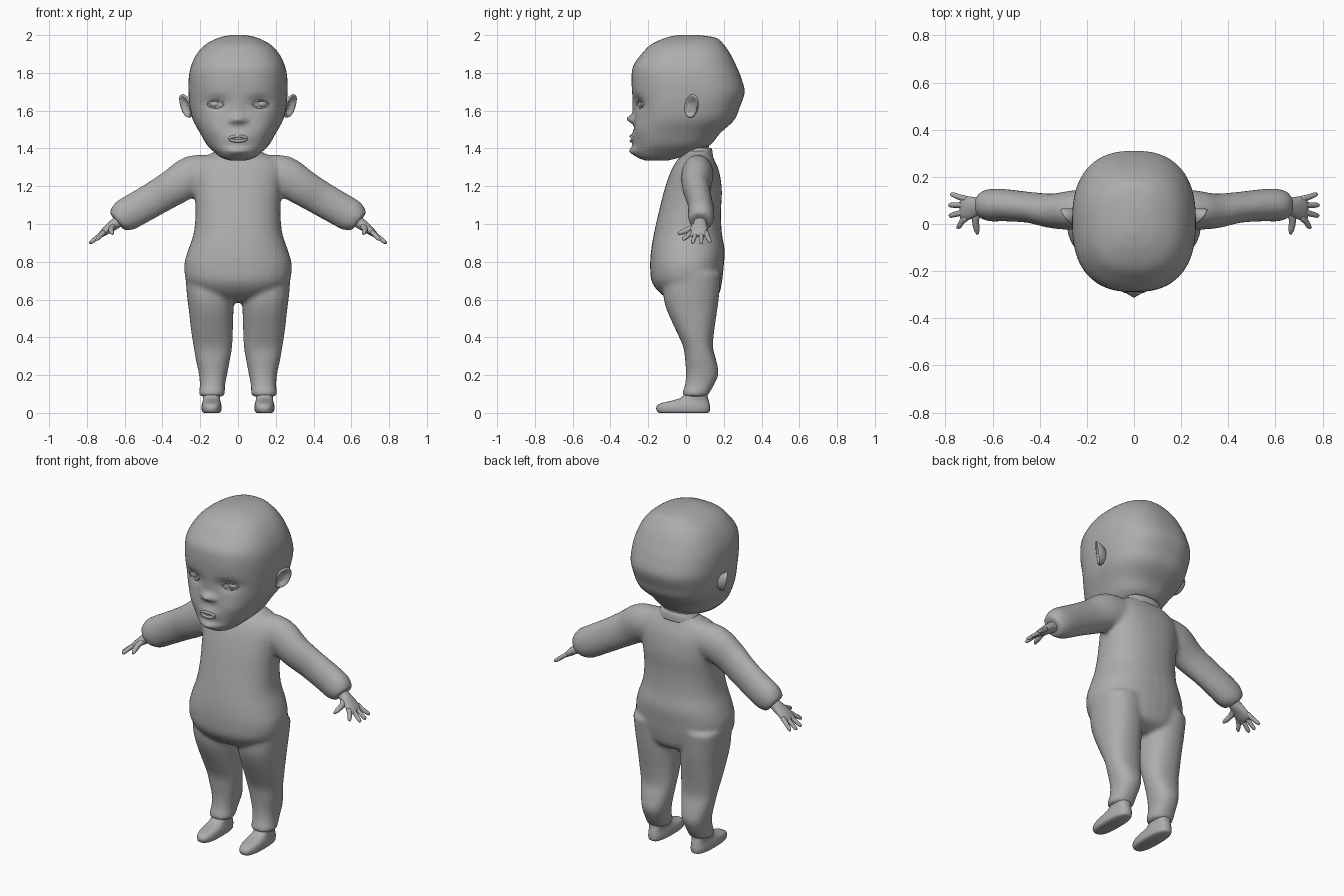
import bpy, bmesh, math
from mathutils import Vector, Matrix

cube = bpy.data.objects.get("Cube")
if cube:
    bpy.data.objects.remove(cube)

GREY = (0.42, 0.42, 0.42, 1)
mat = bpy.data.materials.new("plain grey")
mat.use_nodes = True
mat.diffuse_color = GREY
mat.node_tree.nodes["Principled BSDF"].inputs["Base Color"].default_value = GREY


def finish(name, bm):
    """Turn a bmesh into a smooth, coloured object."""
    bmesh.ops.recalc_face_normals(bm, faces=bm.faces)
    for f in bm.faces:
        f.smooth = True
    me = bpy.data.meshes.new(name)
    bm.to_mesh(me)
    bm.free()
    me.materials.append(mat)
    ob = bpy.data.objects.new(name, me)
    bpy.context.scene.collection.objects.link(ob)
    return ob


def smooth_keys(keys, steps):
    """Catmull-Rom interpolation of key rows."""
    out = []
    last = len(keys) - 1
    for i in range(last):
        a, b, c, d = (keys[max(0, min(last, i + k))] for k in (-1, 0, 1, 2))
        for s in range(steps):
            t = s / steps
            out.append([q + t * ((r - p) / 2 + t * (p - 2.5 * q + 2 * r - e / 2
                        + t * (1.5 * (q - r) + (e - p) / 2)))
                        for p, q, r, e in zip(a, b, c, d)])
    return out + [list(keys[-1])]


def oval(center, u, v, n, power):
    """Superellipse ring around a centre, spanned by u and v."""
    pts = []
    for i in range(n):
        a = math.tau * i / n
        c, s = math.cos(a), math.sin(a)
        pts.append(center + u * math.copysign(abs(c) ** (2 / power), c)
                   + v * math.copysign(abs(s) ** (2 / power), s))
    return pts


def loft(bm, rings):
    """Skin closed rings and cap both ends."""
    rows = [[bm.verts.new(p) for p in r] for r in rings]
    n = len(rows[0])
    for a, b in zip(rows, rows[1:]):
        for i in range(n):
            j = (i + 1) % n
            bm.faces.new((a[i], a[j], b[j], b[i]))
    bm.faces.new(rows[0][::-1])
    bm.faces.new(rows[-1])


def column(bm, keys, n=32, power=2.3, steps=4):
    """Upright form; keys are z, front y, back y, centre x, half width."""
    rings = []
    for z, y0, y1, x, w in smooth_keys(keys, steps):
        rings.append(oval(Vector((x, (y0 + y1) / 2, z)), Vector((w, 0, 0)),
                          Vector((0, (y1 - y0) / 2, 0)), n, power))
    loft(bm, rings)


def limb(bm, keys, side, n=20, steps=3, power=2):
    """Tube along x/z; keys are x, y, z, half thickness, half depth."""
    rows = smooth_keys(keys, steps)
    rings = []
    for i, (x, y, z, h, d) in enumerate(rows):
        a, b = rows[max(0, i - 1)], rows[min(len(rows) - 1, i + 1)]
        t = Vector((b[0] - a[0], b[1] - a[1], b[2] - a[2])).normalized()
        v = t.cross(Vector((0, 1, 0))).normalized()
        u = v.cross(t)
        rings.append([Vector((p.x * side, p.y, p.z)) for p in
                      oval(Vector((x, y, z)), u * d, v * h, n, power)])
    loft(bm, rings)


def ball(bm, center, size):
    m = Matrix.Translation(center) @ Matrix.Diagonal((*size, 1))
    bmesh.ops.create_uvsphere(bm, u_segments=20, v_segments=12, radius=1, matrix=m)


# Suit: torso, legs and sleeves fused into one smooth skin
bm = bmesh.new()
column(bm, [
    (.585, -.03, .11, 0, .1), (.62, -.12, .17, 0, .2), (.69, -.18, .19, 0, .27),
    (.78, -.19, .2, 0, .285), (.86, -.185, .205, 0, .265), (.95, -.17, .19, 0, .235),
    (1.06, -.145, .185, 0, .225), (1.18, -.115, .19, 0, .23), (1.28, -.08, .175, 0, .235),
    (1.34, -.045, .15, 0, .21), (1.37, -.01, .135, 0, .15), (1.395, .0, .13, 0, .1)])
for side in (1, -1):
    column(bm, [(z, a, b, x * side, w) for z, a, b, x, w in [
        (.085, .0, .115, .138, .058), (.1, -.02, .12, .138, .068), (.15, -.005, .15, .135, .067),
        (.21, .0, .172, .132, .076), (.28, -.005, .16, .133, .09), (.35, -.015, .143, .133, .102),
        (.44, -.055, .15, .138, .111), (.54, -.1, .165, .142, .118), (.62, -.12, .175, .146, .124),
        (.74, -.12, .185, .15, .13)]])
    limb(bm, [(.13, .065, 1.265, .1, .08), (.24, .06, 1.255, .108, .085),
              (.34, .055, 1.195, .098, .075), (.44, .07, 1.135, .092, .066),
              (.55, .08, 1.072, .09, .069), (.605, .08, 1.04, .086, .07),
              (.64, .077, 1.012, .062, .06)], side)
suit = finish("suit", bm)
remesh = suit.modifiers.new("fuse", "REMESH")
remesh.mode = "VOXEL"
remesh.voxel_size = .012
remesh.use_smooth_shade = True
soften = suit.modifiers.new("soften", "SMOOTH")
soften.factor = .5
soften.iterations = 6

# Neck and collar
bm = bmesh.new()
column(bm, [(1.33, -.01, .12, 0, .1), (1.4, -.01, .12, 0, .1), (1.47, -.02, .13, 0, .11)])
finish("neck", bm)
bm = bmesh.new()
column(bm, [(1.36, -.02, .142, 0, .125), (1.385, -.015, .14, 0, .115), (1.403, -.01, .134, 0, .105)])
finish("collar", bm)

# Head, with the face pushed in and out by soft bumps
bm = bmesh.new()
column(bm, [
    (1.335, -.21, -.1, 0, .035), (1.35, -.25, -.04, 0, .085), (1.38, -.27, .05, 0, .125),
    (1.42, -.275, .13, 0, .165), (1.48, -.275, .18, 0, .2), (1.55, -.272, .255, 0, .238),
    (1.62, -.273, .285, 0, .255), (1.7, -.285, .31, 0, .262), (1.78, -.288, .29, 0, .26),
    (1.84, -.278, .265, 0, .247), (1.9, -.235, .235, 0, .218), (1.95, -.185, .2, 0, .172),
    (1.985, -.11, .16, 0, .105), (2, -.045, .07, 0, .04)], n=112, power=2.45, steps=6)
bumps = [(0, 1.555, .03, .022, .04), (0, 1.61, .02, .05, .012), (0, 1.455, .055, .032, .02),
         (0, 1.385, .06, .024, .028), (0, 1.452, .03, .007, -.022)]
for s in (1, -1):
    bumps += [(s * .115, 1.64, .055, .035, -.022), (s * .13, 1.5, .06, .055, .01),
              (s * .035, 1.547, .014, .014, .014)]
for v in bm.verts:
    if v.co.y < -.05:
        x, z = v.co.x, v.co.z
        v.co.y -= sum(k * math.exp(-((x - cx) / sx) ** 2 - ((z - cz) / sz) ** 2)
                      for cx, cz, sx, sz, k in bumps)
face_points = [v.co.copy() for v in bm.verts if v.co.y < -.05]
finish("head", bm)


def face_y(x, z):
    return min(face_points, key=lambda p: (p.x - x) ** 2 + (p.z - z) ** 2).y


def face_rim(name, cx, cz, w, h, thick):
    """Thin almond-shaped rim that follows the face."""
    cu = bpy.data.curves.new(name, "CURVE")
    cu.dimensions = "3D"
    cu.bevel_depth = thick
    cu.bevel_resolution = 2
    sp = cu.splines.new("POLY")
    n = 24
    sp.points.add(n - 1)
    sp.use_cyclic_u = True
    for i, p in enumerate(sp.points):
        a = math.tau * i / n
        x, z = cx + w * math.cos(a), cz + h * math.sin(a)
        p.co = (x, face_y(x, z), z, 1)
    cu.materials.append(mat)
    bpy.context.scene.collection.objects.link(bpy.data.objects.new(name, cu))


face_rim("lips", 0, 1.452, .043, .013, .008)

for side, label in ((1, "left"), (-1, "right")):
    # Eye and lids
    ex, ez = .118 * side, 1.635
    bm = bmesh.new()
    ball(bm, (ex, face_y(ex, ez) + .012, ez), (.036, .019, .019))
    finish(label + "_eye", bm)
    face_rim(label + "_eyelids", ex, ez, .041, .02, .005)

    # Ear: a cupped shell that opens forward
    bm = bmesh.new()
    u = Vector((.026 * side, .036, .004))
    v = Vector((.016 * side, .004, .062))
    base = Vector((.25 * side, .04, 1.625))
    out = Vector((.03 * side, -.012, 0))
    loft(bm, [oval(base + out * o + Vector((0, 0, -.012 * (1 - k))), u * k, v * k, 20, 2.1)
              for o, k in ((-.5, .55), (.2, .8), (.8, 1), (1.05, .97), (1, .82), (.5, .6), (.35, .3))])
    finish(label + "_ear", bm)

    # Hand: wrist, palm, four fingers and thumb
    bm = bmesh.new()
    limb(bm, [(.6, .075, 1.04, .03, .035), (.645, .075, 1.005, .03, .034),
              (.685, .07, .976, .024, .046), (.72, .065, .948, .017, .05),
              (.735, .065, .937, .008, .042)], side)
    for y0, x1, y1, z1 in ((.105, .778, .125, .905), (.08, .786, .08, .897),
                           (.052, .784, .036, .899), (.028, .752, -.012, .915)):
        limb(bm, [(.71, y0, .957, .013, .014), ((.71 + x1) / 2, (y0 + y1) / 2, (.957 + z1) / 2, .012, .012),
                  (x1 - .008, y1, z1 + .006, .01, .01), (x1, y1, z1, .004, .004)], side, n=10)
    limb(bm, [(.66, .06, .99, .018, .02), (.672, .02, .973, .015, .017),
              (.668, -.02, .957, .013, .013), (.664, -.042, .948, .006, .006)], side, n=10)
    finish(label + "_hand", bm)

    # Foot: flat sole, rounded toe, ankle hidden in the trouser leg
    bm = bmesh.new()
    column(bm, [(z, a, b, x * side, w) for z, a, b, x, w in [
        (0, -.14, .115, .14, .04), (.008, -.153, .125, .14, .05), (.03, -.157, .127, .14, .053),
        (.05, -.135, .124, .14, .05), (.066, -.07, .12, .14, .046), (.085, -.02, .115, .14, .046),
        (.13, .005, .115, .14, .046)]], n=28, power=2.6)
    finish(label + "_foot", bm)
